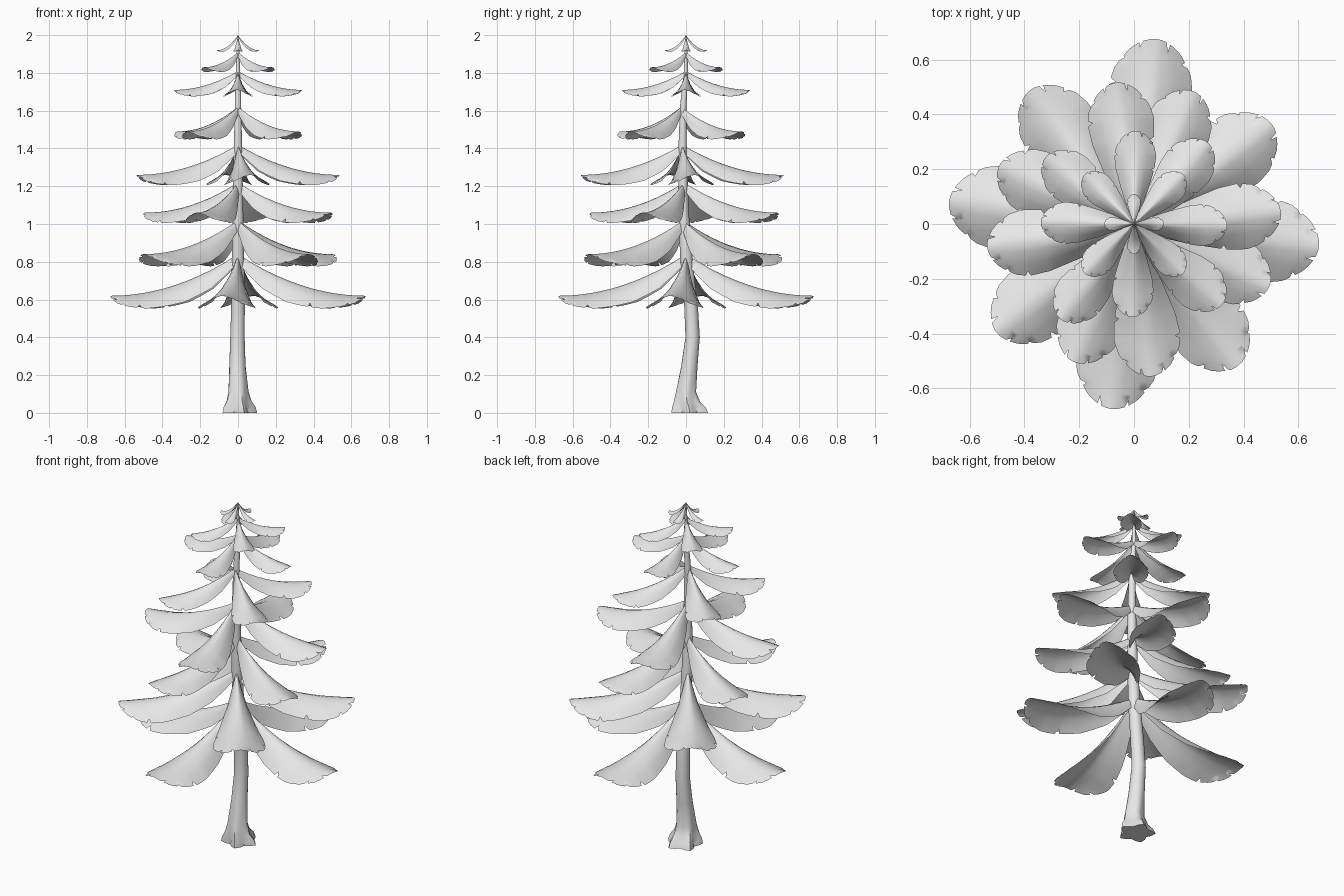
import bpy
import bmesh
import math
from mathutils import Matrix, Vector

cube = bpy.data.objects.get("Cube")
if cube:
    bpy.data.objects.remove(cube, do_unlink=True)

GREY = (0.8, 0.8, 0.8, 1.0)
grey = bpy.data.materials.new("plain grey")
grey.use_nodes = True
grey.diffuse_color = GREY
grey.node_tree.nodes["Principled BSDF"].inputs["Base Color"].default_value = GREY


def interp(points, t):
    """Linear lookup in a list of (position, value) pairs."""
    for (a, va), (b, vb) in zip(points, points[1:]):
        if t <= b:
            return va + (vb - va) * (t - a) / (b - a)
    return points[-1][1]


def finish(bm, name):
    mesh = bpy.data.meshes.new(name)
    bm.to_mesh(mesh)
    bm.free()
    mesh.materials.append(grey)
    for poly in mesh.polygons:
        poly.use_smooth = True
    obj = bpy.data.objects.new(name, mesh)
    bpy.context.collection.objects.link(obj)
    return obj


# Branch outline: half width and edge droop along its length
WIDTH = [(0, 0.06), (0.15, 0.3), (0.35, 0.62), (0.6, 0.93),
         (0.75, 1), (0.85, 0.92), (1, 0.62)]
DROOP = [(0, 0.07), (0.2, 0.15), (0.4, 0.165), (0.7, 0.13), (1, 0.06)]
ROWS = [0, 0.1, 0.2, 0.3, 0.4, 0.5, 0.57, 0.59, 0.61, 0.68, 0.74, 0.76,
        0.78, 0.85, 0.9, 0.92, 0.94, 1]
COLUMNS = [-1, -0.8, -0.55, -0.48, -0.4, -0.2, 0, 0.25, 0.5, 0.57, 0.65, 0.85, 1]
NOTCHES = {-1: (0.59, 0.92), 1: (0.76, 0.92)}   # cuts on each long edge
TIP_NOTCHES = (-0.48, 0.57)                     # cuts on the end edge


def branch_point(t, s, reach, drop):
    """Point on a drooping, arched branch; s runs across, t runs outward."""
    across = s
    if t in NOTCHES.get(s, ()):
        across = s * 0.86
    along = t - 0.07 * s * s * t ** 6
    if t == 1 and s in TIP_NOTCHES:
        along -= 0.045
    half = 0.225 * reach * interp(WIDTH, t)
    z = -drop * (1 - (1 - along) ** 2)
    z -= reach * interp(DROOP, t) * abs(across) ** 1.5
    return Vector((along * reach, across * half, z))


def branch_tier(name, top, drop, reach, angle, shift):
    bm = bmesh.new()
    for quarter in range(4):
        turn = Matrix.Rotation(math.radians(angle + 90 * quarter), 3, 'Z')
        origin = Vector((0, shift, top))
        grid = [[bm.verts.new(origin + turn @ branch_point(t, s, reach, drop))
                 for s in COLUMNS] for t in ROWS]
        for low, high in zip(grid, grid[1:]):
            for j in range(len(COLUMNS) - 1):
                bm.faces.new((low[j], high[j], high[j + 1], low[j + 1]))
    finish(bm, name)


# Tiers from the bottom: top height, drop, reach, turn, y shift
TIERS = [
    (0.84, 0.22, 0.68, -7, 0),
    (1.02, 0.18, 0.63, 37, -0.015),
    (1.22, 0.16, 0.54, -24, -0.01),
    (1.42, 0.16, 0.54, 7, -0.02),
    (1.62, 0.13, 0.42, 50, -0.025),
    (1.81, 0.10, 0.34, -1, 0),
    (1.91, 0.08, 0.255, 45, 0),
    (2.0, 0.08, 0.11, 0, 0),
]
for number, tier in enumerate(TIERS, 1):
    branch_tier(f"branch_tier_{number}", *tier)

# Trunk rings: height, radius, x, y, root lobe depth
RINGS = [
    (0, 0.085, 0, 0.02, 0.2),
    (0.03, 0.078, 0, 0.015, 0.2),
    (0.06, 0.064, 0, 0.005, 0.14),
    (0.11, 0.053, 0, 0, 0.06),
    (0.25, 0.043, -0.003, 0.018, 0),
    (0.4, 0.038, -0.003, 0.035, 0),
    (0.56, 0.036, 0, 0.027, 0),
    (0.8, 0.033, 0, 0.003, 0),
    (1.05, 0.028, 0, -0.012, 0),
    (1.4, 0.022, 0, -0.018, 0),
    (1.62, 0.017, 0, -0.015, 0),
    (1.8, 0.012, 0, 0, 0),
    (1.98, 0.004, 0, 0, 0),
]
SIDES = 20
bm = bmesh.new()
loops = []
for z, radius, x, y, lobe in RINGS:
    loop = []
    for i in range(SIDES):
        a = math.tau * i / SIDES
        r = radius * (1 + lobe * math.cos(5 * a))
        loop.append(bm.verts.new((x + r * math.cos(a), y + r * math.sin(a), z)))
    loops.append(loop)
for low, high in zip(loops, loops[1:]):
    for i in range(SIDES):
        k = (i + 1) % SIDES
        bm.faces.new((low[i], low[k], high[k], high[i]))
bm.faces.new(loops[-1])
bm.faces.new(loops[0][::-1])
trunk = finish(bm, "trunk")
bpy.context.view_layer.objects.active = trunk
trunk.select_set(True)
bpy.ops.object.shade_smooth_by_angle(angle=math.radians(50))
